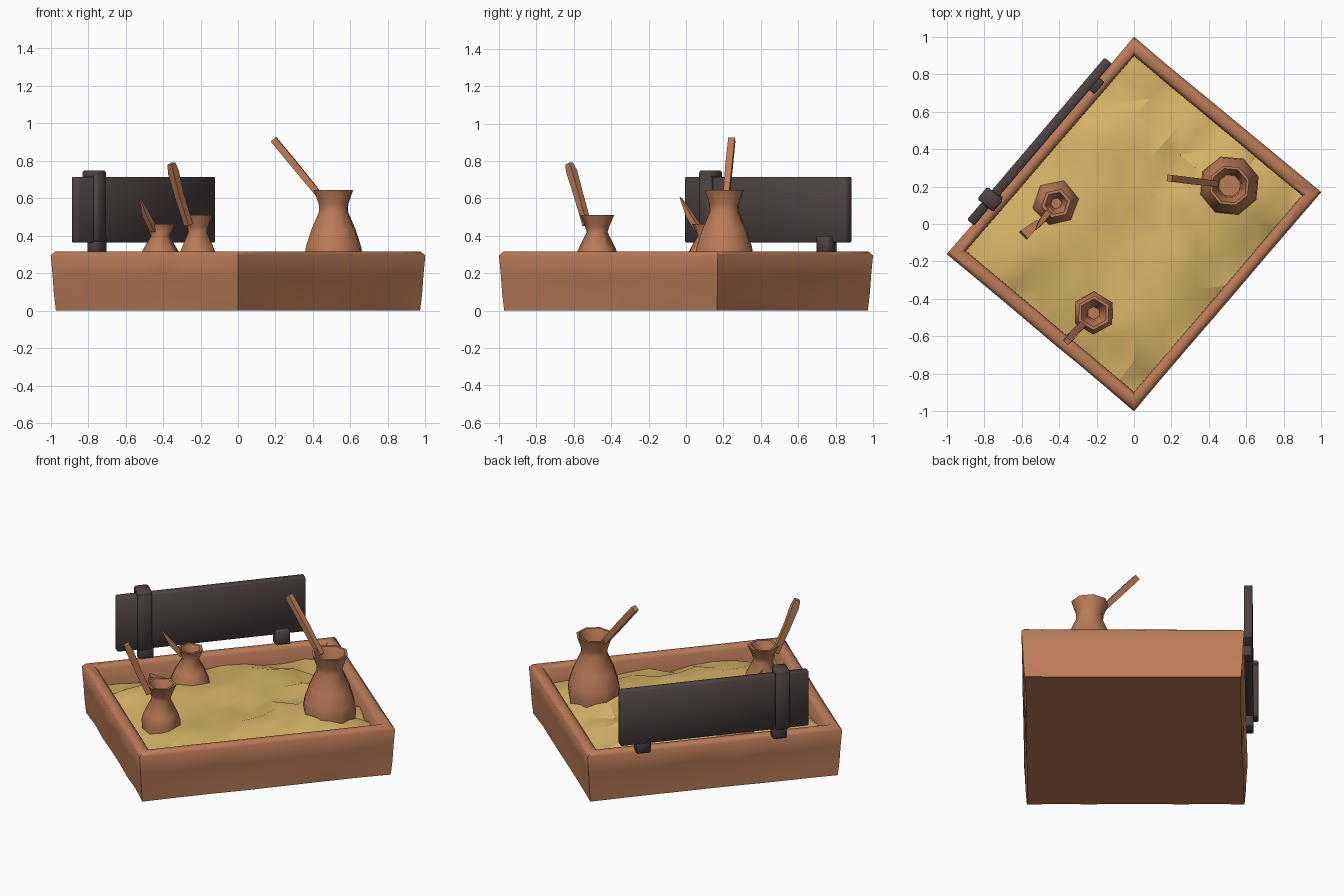
import bpy, bmesh, math, random
from mathutils import Vector, Matrix

if "Cube" in bpy.data.objects:
    bpy.data.objects.remove(bpy.data.objects["Cube"])

random.seed(4)


def material(name, rgb):
    m = bpy.data.materials.new(name)
    m.diffuse_color = (*rgb, 1)
    m.use_nodes = True
    m.node_tree.nodes["Principled BSDF"].inputs["Base Color"].default_value = m.diffuse_color
    return m


CLAY = material("copper clay", (0.50, 0.20, 0.095))
SAND = material("yellow sand", (0.68, 0.46, 0.135))
IRON = material("dark iron", (0.075, 0.055, 0.053))


def finish(name, bm, mat, angle):
    bmesh.ops.recalc_face_normals(bm, faces=bm.faces)
    me = bpy.data.meshes.new(name)
    bm.to_mesh(me)
    bm.free()
    me.materials.append(mat)
    me.shade_smooth()
    me.set_sharp_from_angle(angle=math.radians(angle))
    ob = bpy.data.objects.new(name, me)
    bpy.context.collection.objects.link(ob)
    return ob


def skin(name, rings, mat, angle):
    """Join closed rings of points, capping the first and last."""
    bm = bmesh.new()
    loops = [[bm.verts.new(p) for p in r] for r in rings]
    n = len(loops[0])
    for a, b in zip(loops, loops[1:]):
        for i in range(n):
            j = (i + 1) % n
            bm.faces.new((a[i], a[j], b[j], b[i]))
    bm.faces.new(loops[0])
    bm.faces.new(loops[-1])
    return finish(name, bm, mat, angle)


def jit(s):
    return random.uniform(-s, s)


# Tray: tapered open box with a hand-cut, slightly wavy surface
CORNERS = [Vector(c) for c in ((-1, -0.16), (0, -1), (1, 0.17), (0, 1))]
SEG = 7


def tray_ring(scale, z, wobble):
    ring = []
    for k in range(4):
        a, b = CORNERS[k], CORNERS[(k + 1) % 4]
        for i in range(SEG):
            w = wobble if i else 0
            p = a.lerp(b, i / SEG) * (scale - abs(jit(w)))
            ring.append((p.x, p.y, z + (jit(w) if 0.01 < z < 0.25 else 0)))
    return ring


skin("tray", [tray_ring(0.972, 0, 0.012), tray_ring(0.983, 0.09, 0.02),
              tray_ring(0.99, 0.19, 0.016), tray_ring(1.0, 0.295, 0.004),
              tray_ring(0.975, 0.316, 0.003), tray_ring(0.925, 0.316, 0.003),
              tray_ring(0.9, 0.295, 0.004), tray_ring(0.895, 0.13, 0.0)], CLAY, 60)

# Sand bed: bumpy grid, lower towards the walls, lowest on the left
bm = bmesh.new()
N = 11
grid = []
for i in range(N + 1):
    row = []
    for j in range(N + 1):
        u, v = i / N, j / N
        p = CORNERS[0].lerp(CORNERS[1], u).lerp(CORNERS[3].lerp(CORNERS[2], u), v) * 0.9
        edge = min(u, 1 - u, v, 1 - v)
        z = 0.2 + 0.065 * min(1, edge * 5) + 0.012 * math.sin(7 * u + 3 * v) + jit(0.022)
        z -= 0.03 * max(0, 1 - 3 * u - 2 * v)
        row.append(bm.verts.new((p.x, p.y, z)))
    grid.append(row)
for i in range(N):
    for j in range(N):
        bm.faces.new((grid[i][j], grid[i + 1][j], grid[i + 1][j + 1], grid[i][j + 1]))
bmesh.ops.triangulate(bm, faces=bm.faces[:])
sand = finish("sand", bm, SAND, 30)
if sum(f.normal.z for f in sand.data.polygons) < 0:
    sand.data.flip_normals()


# Coffee pots: hollow lathed body plus a long bar handle
def pot(name, centre, profile, sides, turn):
    rings = []
    for r, z in profile:
        rings.append([(centre[0] + r * math.cos(turn + math.tau * k / sides),
                       centre[1] + r * math.sin(turn + math.tau * k / sides), z)
                      for k in range(sides)])
    return skin(name, rings, CLAY, 62)


def bar(name, points, radii, mat=CLAY, sides=4):
    pts = [Vector(p) for p in points]
    q = (pts[-1] - pts[0]).to_track_quat('Z', 'Y')
    rings = [[p + q @ Vector((r * math.cos(math.tau * (k + .5) / sides),
                              r * math.sin(math.tau * (k + .5) / sides), 0))
              for k in range(sides)] for p, r in zip(pts, radii)]
    return skin(name, rings, mat, 40)


pot("large_pot", (0.51, 0.205),
    [(0.15, 0.2), (0.162, 0.29), (0.155, 0.34), (0.125, 0.43), (0.08, 0.53),
     (0.083, 0.57), (0.11, 0.645), (0.095, 0.645), (0.068, 0.57), (0.06, 0.5)], 8, 0.3)
bar("large_pot_handle", [(0.44, 0.215, 0.61), (0.31, 0.23, 0.77), (0.19, 0.245, 0.915)],
    [0.022, 0.026, 0.025])

pot("front_pot", (-0.215, -0.475),
    [(0.11, 0.2), (0.115, 0.28), (0.1, 0.33), (0.056, 0.42), (0.065, 0.45),
     (0.092, 0.512), (0.075, 0.512), (0.045, 0.44), (0.035, 0.38)], 6, 0.5)
bar("front_pot_handle", [(-0.265, -0.53, 0.46), (-0.315, -0.575, 0.62),
                         (-0.345, -0.61, 0.74), (-0.355, -0.625, 0.785)],
    [0.025, 0.026, 0.03, 0.022])

pot("left_pot", (-0.415, 0.11),
    [(0.125, 0.18), (0.128, 0.25), (0.095, 0.325), (0.05, 0.40),
     (0.08, 0.463), (0.062, 0.463), (0.04, 0.40), (0.03, 0.35)], 6, 0.2)
bar("left_pot_handle", [(-0.45, 0.07, 0.43), (-0.49, 0.02, 0.51), (-0.525, -0.03, 0.605)],
    [0.024, 0.022, 0.004])
bar("handle_fragment", [(-0.51, 0.01, 0.26), (-0.59, -0.06, 0.28)], [0.02, 0.04])

# Dark back panel on the upper-left wall, with strap and two feet
FRAME = Matrix.Translation((-0.505, 0.44, 0)) @ Matrix.Rotation(math.atan2(0.86, 0.73), 4, 'Z')


def block(name, t, out, z0, z1, length, thick, bevel=0.006):
    bm = bmesh.new()
    bmesh.ops.create_cube(bm, size=1)
    bmesh.ops.scale(bm, vec=(length, thick, z1 - z0), verts=bm.verts)
    bmesh.ops.bevel(bm, geom=bm.edges[:], offset=bevel, segments=1, affect='EDGES')
    bmesh.ops.transform(bm, matrix=FRAME @ Matrix.Translation((t, out, (z0 + z1) / 2)),
                        verts=bm.verts)
    return finish(name, bm, IRON, 50)


block("panel", 0, 0, 0.365, 0.715, 1.135, 0.05)
for side, s in (("outer", 1), ("inner", -1)):
    block("strap_" + side, -0.405, s * 0.038, 0.37, 0.735, 0.085, 0.035, 0.01)
block("strap_top", -0.405, 0, 0.705, 0.748, 0.085, 0.11, 0.01)
block("foot_left", -0.395, -0.01, 0.30, 0.40, 0.085, 0.07)
block("foot_right", 0.425, -0.02, 0.30, 0.40, 0.085, 0.08)
